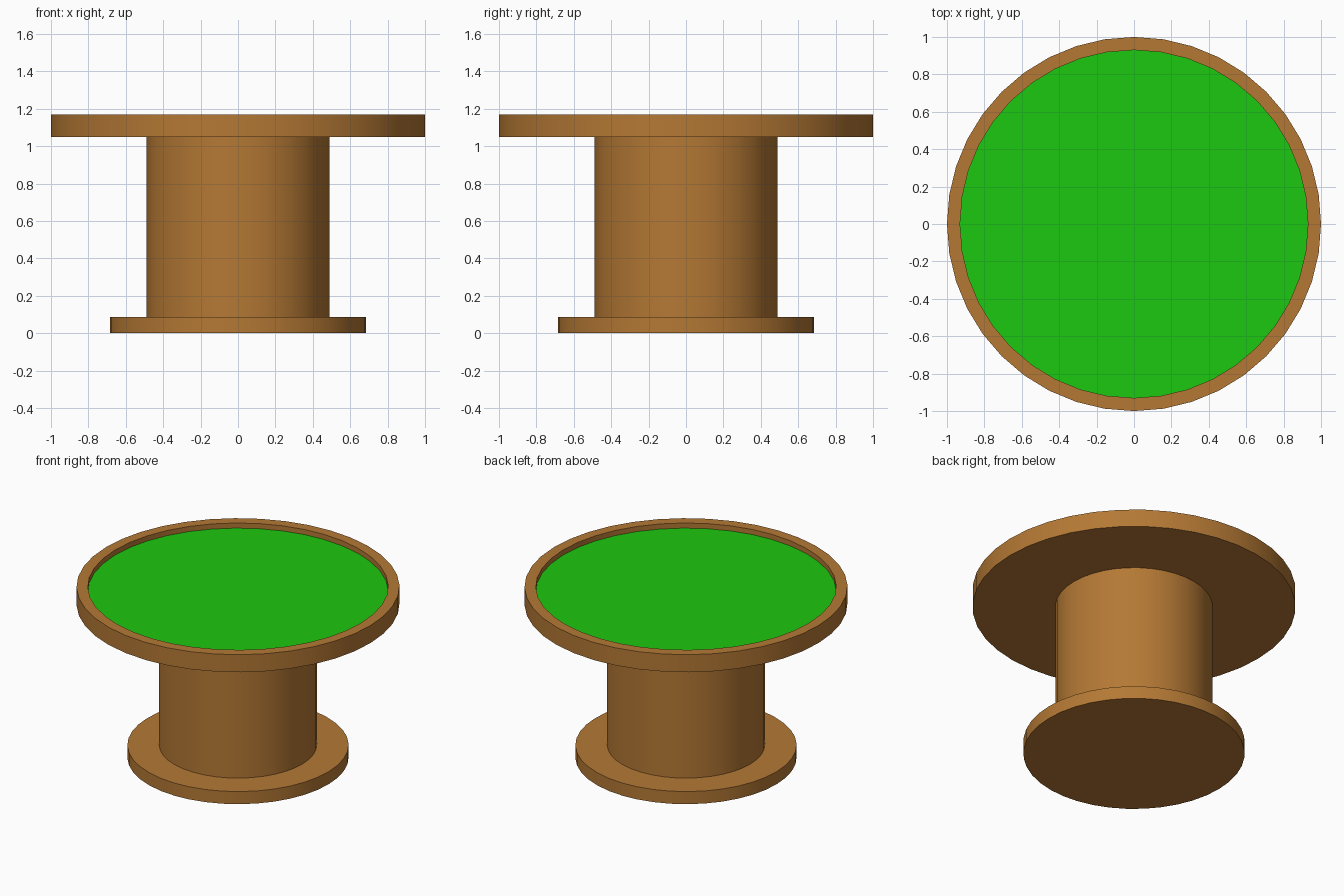
import bpy, bmesh
from math import cos, sin, tau, radians

if "Cube" in bpy.data.objects:
    bpy.data.objects.remove(bpy.data.objects["Cube"])

SIDES = 40


def material(name, rgb):
    m = bpy.data.materials.new(name)
    m.diffuse_color = (*rgb, 1)
    m.use_nodes = True
    m.node_tree.nodes["Principled BSDF"].inputs["Base Color"].default_value = m.diffuse_color
    return m


wood = material("wood", (0.46, 0.19, 0.035))
green = material("green_felt", (0.012, 0.58, 0.005))


def lathe(name, profile, mat, cap_bottom=False, cap_top=False):
    """Spin a (radius, z) profile around z, with optional flat end caps."""
    bm = bmesh.new()
    rings = [[bm.verts.new((r * cos(tau * i / SIDES), r * sin(tau * i / SIDES), z))
              for i in range(SIDES)] for r, z in profile]
    for a, b in zip(rings, rings[1:]):
        for i in range(SIDES):
            j = (i + 1) % SIDES
            bm.faces.new((a[i], a[j], b[j], b[i]))
    if cap_bottom:
        bm.faces.new(rings[0][::-1])
    if cap_top:
        bm.faces.new(rings[-1])
    me = bpy.data.meshes.new(name)
    bm.to_mesh(me)
    bm.free()
    me.materials.append(mat)
    ob = bpy.data.objects.new(name, me)
    bpy.context.collection.objects.link(ob)
    bpy.ops.object.select_all(action='DESELECT')
    ob.select_set(True)
    bpy.context.view_layer.objects.active = ob
    bpy.ops.object.shade_smooth_by_angle(angle=radians(30))
    return ob


# foot disc
lathe("base", [(0.685, 0), (0.685, 0.086)], wood, True, True)
# central column
lathe("pedestal", [(0.488, 0.086), (0.488, 1.048)], wood)
# round top with raised rim
lathe("tabletop", [(1, 1.048), (1, 1.168), (0.93, 1.168), (0.93, 1.133)], wood, cap_bottom=True)
# inlaid playing surface, closing the recess
lathe("felt", [(0.93, 1.133)], green, cap_top=True)
